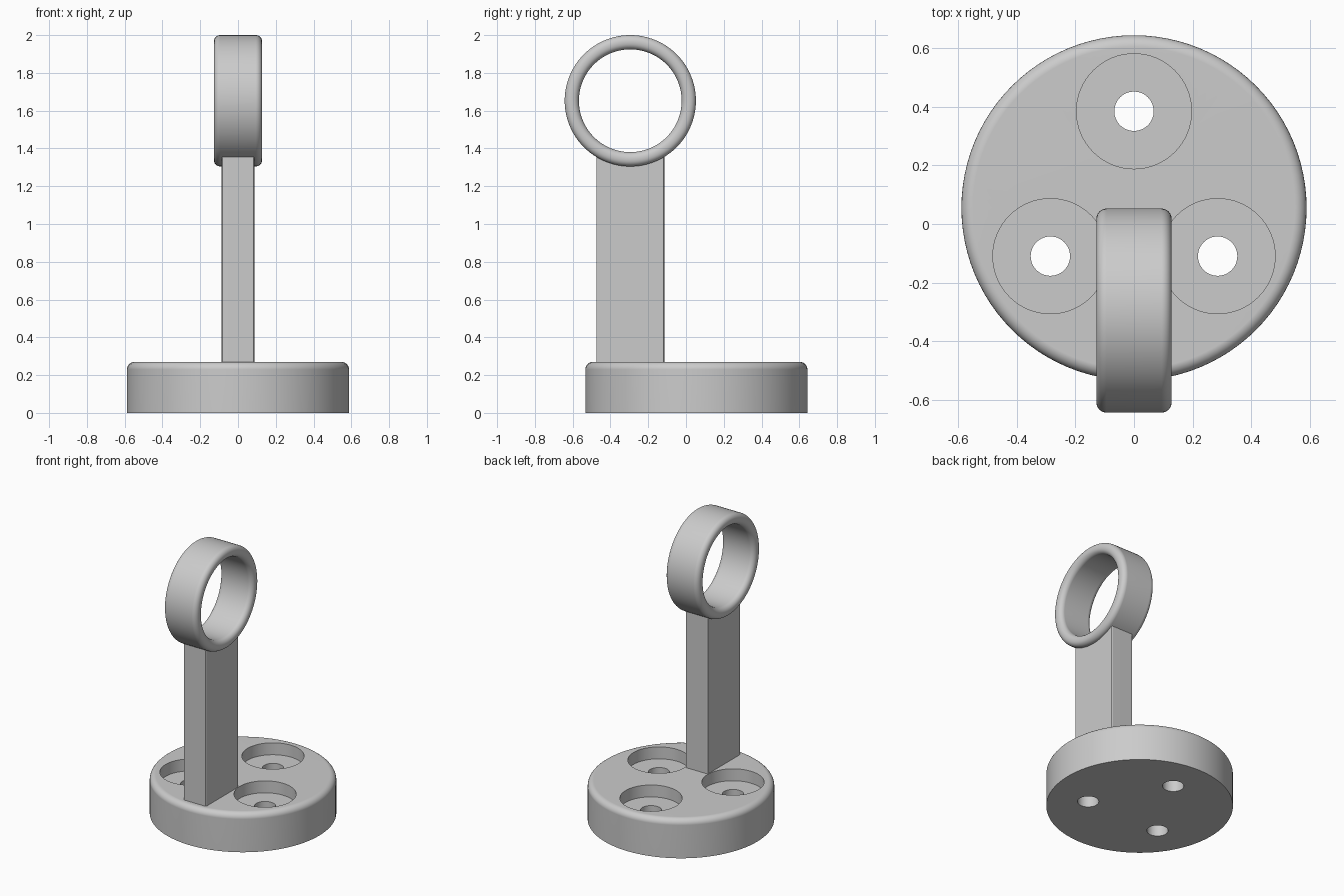
import bpy, bmesh
from math import pi, sin, cos, asin
from mathutils import Matrix, Vector

if "Cube" in bpy.data.objects:
    bpy.data.objects.remove(bpy.data.objects["Cube"], do_unlink=True)

grey = bpy.data.materials.new("plain grey")
grey.use_nodes = True
grey.diffuse_color = (0.6, 0.6, 0.6, 1)
grey.node_tree.nodes["Principled BSDF"].inputs["Base Color"].default_value = (0.6, 0.6, 0.6, 1)

BASE_Y, BASE_R, BASE_H = 0.055, 0.588, 0.27
RING_Y, RING_Z, RING_OUT, RING_IN, RING_HALF = -0.295, 1.6525, 0.3475, 0.272, 0.128


def finish(bm, name):
    bmesh.ops.recalc_face_normals(bm, faces=bm.faces)
    mesh = bpy.data.meshes.new(name)
    bm.to_mesh(mesh)
    bm.free()
    mesh.materials.append(grey)
    obj = bpy.data.objects.new(name, mesh)
    bpy.context.collection.objects.link(obj)
    return obj


def activate(obj):
    bpy.ops.object.select_all(action='DESELECT')
    obj.select_set(True)
    bpy.context.view_layer.objects.active = obj


def smooth(obj):
    activate(obj)
    bpy.ops.object.shade_smooth_by_angle(angle=pi / 6)
    obj.modifiers.new("Even shading", 'WEIGHTED_NORMAL').keep_sharp = True


def lathe(points, name, steps, matrix, closed=False):
    """Spin an (r, z) profile about z, then place it."""
    bm = bmesh.new()
    verts = [bm.verts.new((r, 0, z)) for r, z in points]
    pairs = list(zip(verts, verts[1:]))
    if closed:
        pairs.append((verts[-1], verts[0]))
    edges = [bm.edges.new(p) for p in pairs]
    bmesh.ops.spin(bm, geom=verts + edges, cent=(0, 0, 0), axis=(0, 0, 1),
                   angle=2 * pi, steps=steps)
    bmesh.ops.remove_doubles(bm, verts=bm.verts, dist=1e-4)
    bmesh.ops.transform(bm, matrix=matrix, verts=bm.verts)
    return finish(bm, name)


def fillet(cr, cz, radius, start, n=6):
    """Quarter arc of profile points, counter-clockwise from start."""
    return [(cr + radius * cos(start + pi / 2 * i / n),
             cz + radius * sin(start + pi / 2 * i / n)) for i in range(n + 1)]


# Round base with a rounded top rim
f = 0.04
base = lathe([(0, 0), (BASE_R, 0)] + fillet(BASE_R - f, BASE_H - f, f, 0) + [(0, BASE_H)],
             "base", 96, Matrix.Translation((0, BASE_Y, 0)))

# Three counterbored screw holes
for i in range(3):
    a = pi / 2 + i * 2 * pi / 3
    spot = Vector((0.329 * cos(a), BASE_Y + 0.329 * sin(a), 0))
    cutter = lathe([(0, -0.1), (0.067, -0.1), (0.067, 0.187), (0.196, 0.187),
                    (0.196, 0.4), (0, 0.4)], "screw_hole_cutter", 64,
                   Matrix.Translation(spot))
    cutter.hide_render = True
    activate(base)
    cut = base.modifiers.new("Screw hole", 'BOOLEAN')
    cut.operation, cut.solver, cut.object = 'DIFFERENCE', 'EXACT', cutter
    bpy.ops.object.modifier_apply(modifier=cut.name)
    bpy.data.objects.remove(cutter, do_unlink=True)
smooth(base)

# Ring with all four rims rounded
f = 0.034
ring_profile = (fillet(RING_OUT - f, RING_HALF - f, f, 0)
                + fillet(RING_IN + f, RING_HALF - f, f, pi / 2)
                + fillet(RING_IN + f, f - RING_HALF, f, pi)
                + fillet(RING_OUT - f, f - RING_HALF, f, 3 * pi / 2))
ring = lathe(ring_profile, "ring", 96,
             Matrix.Translation((0, RING_Y, RING_Z)) @ Matrix.Rotation(pi / 2, 4, 'Y'),
             closed=True)
smooth(ring)

# Upright post, its top curved to end inside the ring wall
half_x, half_y, seat_r, n = 0.087, 0.18, 0.315, 16
span = asin(half_y / seat_r)
outline = [(-half_y, 0.2), (half_y, 0.2)]
for i in range(n + 1):
    a = span - 2 * span * i / n
    outline.append((seat_r * sin(a), RING_Z - seat_r * cos(a)))
bm = bmesh.new()
side = bm.faces.new([bm.verts.new((-half_x, RING_Y + y, z)) for y, z in outline])
moved = bmesh.ops.extrude_face_region(bm, geom=[side], use_keep_orig=True)["geom"]
bmesh.ops.translate(bm, vec=(2 * half_x, 0, 0),
                    verts=[v for v in moved if isinstance(v, bmesh.types.BMVert)])
uprights = [e for e in bm.edges if abs(e.verts[0].co.z - e.verts[1].co.z) > 0.5]
bmesh.ops.bevel(bm, geom=uprights, offset=0.01, segments=3, profile=0.5, affect='EDGES')
smooth(finish(bm, "post"))
